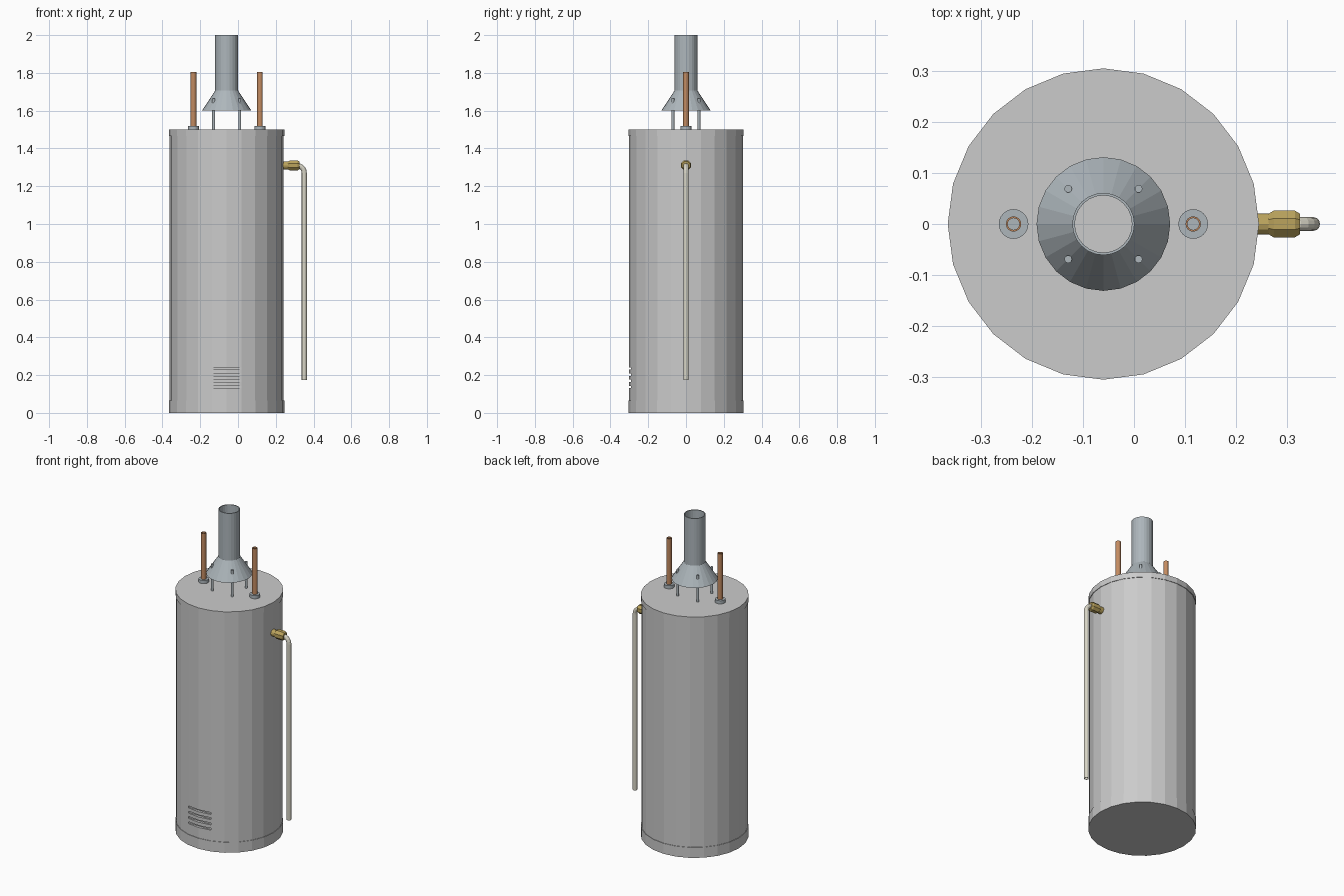
import bpy, bmesh, math
from mathutils import Vector, Matrix

if "Cube" in bpy.data.objects:
    bpy.data.objects.remove(bpy.data.objects["Cube"])

CX = -0.06  # tank axis


def material(name, rgb):
    m = bpy.data.materials.new(name)
    m.diffuse_color = (*rgb, 1)
    m.use_nodes = True
    m.node_tree.nodes["Principled BSDF"].inputs["Base Color"].default_value = m.diffuse_color
    return m


steel = material("steel", (0.42, 0.47, 0.50))
copper = material("copper", (0.55, 0.26, 0.12))
brass = material("brass", (0.50, 0.37, 0.11))
cream = material("cream", (0.68, 0.66, 0.56))


def finish(name, bm, mat=None):
    bmesh.ops.recalc_face_normals(bm, faces=bm.faces)
    me = bpy.data.meshes.new(name)
    bm.to_mesh(me)
    bm.free()
    ob = bpy.data.objects.new(name, me)
    bpy.context.collection.objects.link(ob)
    if mat:
        me.materials.append(mat)
    return ob


def skin(bm, rings, closed=False):
    n = len(rings[0])
    pairs = list(zip(rings, rings[1:])) + ([(rings[-1], rings[0])] if closed else [])
    for a, b in pairs:
        for i in range(n):
            j = (i + 1) % n
            bm.faces.new((a[i], a[j], b[j], b[i]))
    if not closed:
        bm.faces.new(rings[0])
        bm.faces.new(rings[-1])


def lathe(name, profile, sides=24, at=(CX, 0, 0), closed=False, mat=None,
          along_x=False, phase=0.0):
    """Revolve (radius, height) points; closed profiles give hollow tubes."""
    bm = bmesh.new()
    rot = Matrix.Rotation(math.pi / 2, 3, 'Y') if along_x else Matrix.Identity(3)
    rings = []
    for r, h in profile:
        angs = [phase + 2 * math.pi * i / sides for i in range(sides)]
        rings.append([bm.verts.new(rot @ Vector((r * math.cos(a), r * math.sin(a), h)) + Vector(at))
                      for a in angs])
    skin(bm, rings, closed)
    return finish(name, bm, mat)


# Tank shell with top and bottom caps
body = lathe("tank_body", [(0.302, 0.03), (0.302, 1.48)])
lathe("bottom_cap", [(0.305, 0), (0.305, 0.065)])
lathe("top_cap", [(0.305, 1.465), (0.305, 1.5)])

# Front air slots
bm = bmesh.new()
for k in range(4):
    m = Matrix.Translation((CX, -0.305, 0.137 + 0.0327 * k)) @ Matrix.Diagonal((0.157, 0.04, 0.012, 1))
    bmesh.ops.create_cube(bm, size=1, matrix=m)
cutter = finish("slot_cutter", bm)
cutter.hide_render = True
mod = body.modifiers.new("slots", 'BOOLEAN')
mod.operation = 'DIFFERENCE'
mod.solver = 'EXACT'
mod.object = cutter
bpy.context.view_layer.objects.active = body
bpy.ops.object.modifier_apply(modifier=mod.name)
bpy.data.objects.remove(cutter)

# Flue pipe with flared draft hood
lathe("flue_hood", [(0.131, 1.6), (0.061, 1.706), (0.061, 2.0),
                    (0.056, 2.0), (0.056, 1.706), (0.126, 1.6)], closed=True, mat=steel)
for sx in (-1, 1):
    for sy in (-1, 1):
        lathe("hood_leg", [(0.0075, 1.49), (0.0075, 1.664)], 12,
              (CX + sx * 0.069, sy * 0.069, 0), mat=steel)

# Water pipes and their collars
for side, sx in (("left", -1), ("right", 1)):
    at = (CX + sx * 0.176, 0, 0)
    lathe(side + "_pipe", [(0.015, 1.495), (0.015, 1.805), (0.0115, 1.805), (0.0115, 1.495)],
          16, at, closed=True, mat=copper)
    lathe(side + "_collar", [(0.029, 1.495), (0.029, 1.52)], 24, at, mat=steel)

# Relief valve on the side
Z = 1.31
lathe("valve_nipple", [(0.021, 0.22), (0.021, 0.275)], 12, (0, 0, Z), mat=brass, along_x=True)
lathe("valve_body", [(0.022, 0.264), (0.0285, 0.274), (0.0285, 0.315), (0.022, 0.325)],
      8, (0, 0, Z), mat=brass, along_x=True, phase=math.pi / 8)

# Discharge tube: short run, elbow, long drop, hollow at the open end
X, R, TR = 0.351, 0.04, 0.0135
path = [(Vector((0.295, 0, Z)), 0.0)]
for k in range(6):
    a = math.pi / 2 * k / 5
    path.append((Vector((X - R + R * math.sin(a), 0, Z - R + R * math.cos(a))), a))
path.append((Vector((X, 0, 0.175)), math.pi / 2))
bm = bmesh.new()
rings = []
stations = [(p, a, TR) for p, a in path]
stations += [(p, a, TR - 0.003) for p, a in (path[-1], (Vector((X, 0, 0.3)), math.pi / 2))]
for p, a, r in stations:
    up = Vector((math.sin(a), 0, math.cos(a)))
    rings.append([bm.verts.new(p + up * r * math.cos(t) + Vector((0, 1, 0)) * r * math.sin(t))
                  for t in (2 * math.pi * i / 12 for i in range(12))])
skin(bm, rings)
finish("discharge_tube", bm, cream)
